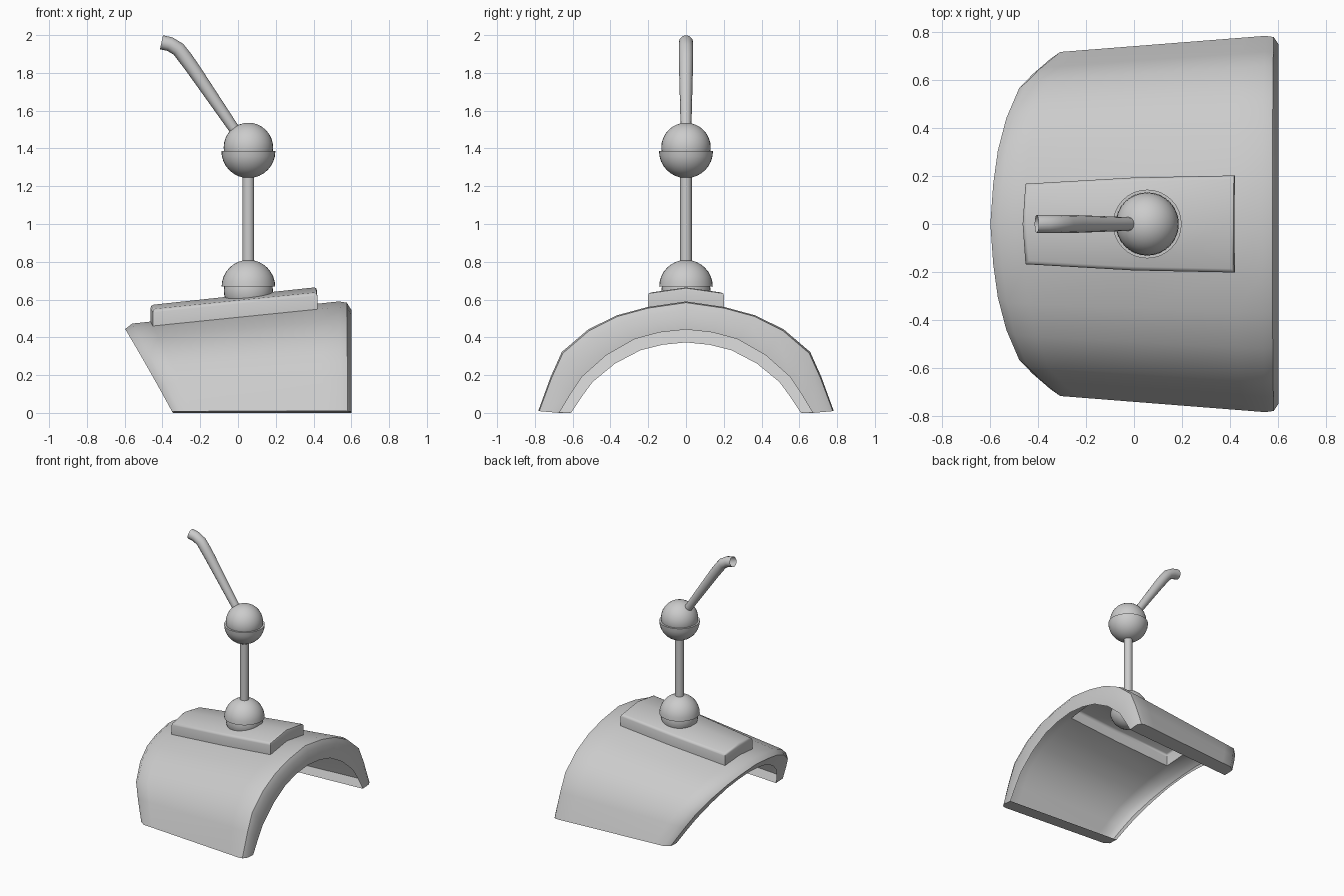
import bpy, bmesh
from mathutils import Vector

if "Cube" in bpy.data.objects:
    bpy.data.objects.remove(bpy.data.objects["Cube"])


def finish(bm, name, angle=0.7):
    bmesh.ops.recalc_face_normals(bm, faces=bm.faces)
    me = bpy.data.meshes.new(name)
    bm.to_mesh(me)
    bm.free()
    ob = bpy.data.objects.new(name, me)
    bpy.context.collection.objects.link(ob)
    bpy.context.view_layer.objects.active = ob
    ob.select_set(True)
    bpy.ops.object.shade_smooth_by_angle(angle=angle)
    ob.select_set(False)
    return ob


# Arched sheet: half profiles (y, z) at the wide end, mirrored across y = 0
OUTER = [(0, .595), (.205, .565), (.37, .52), (.52, .445), (.66, .325), (.72, .19), (.785, .01)]
INNER = [(0, .44), (.14, .425), (.27, .39), (.42, .305), (.55, .19), (.61, .10), (.67, 0)]
# rows along x: (position 0..1, inset toward the inner profile); ends fold into flanges
ROWS = [(0, 1), (0, .25), (.045, 0), (.125, 0), (.5, 0), (.85, 0), (.945, 0), (.98, .07),
        (1, .33), (1, 1)]
PLATE_ROWS = (3, 4)


def mirrored(half):
    return [(-y, z) for y, z in half[:0:-1]] + half


def place(t, y, z, zslope):
    left = -.345 - .27 * (z / .595)
    x = left + t * (.6 - left)
    return Vector((x, y * (1 + (x - .58) * .1), z * (1 + (x - .58) * zslope)))


bm = bmesh.new()
grid = []
for t, k in ROWS:
    row = []
    for (yo, zo), (yi, zi) in zip(mirrored(OUTER), mirrored(INNER)):
        row.append(bm.verts.new(place(t, yo, zo, .18).lerp(place(t, yi, zi, .135), k)))
    grid.append(row)
rows, cols = len(grid), len(grid[0])
mid = cols // 2
plate = []
for i in range(rows - 1):
    for j in range(cols - 1):
        f = bm.faces.new((grid[i][j], grid[i + 1][j], grid[i + 1][j + 1], grid[i][j + 1]))
        if i in PLATE_ROWS and j in (mid - 1, mid):
            plate.append(f)
# inward lips along the feet
for j in (0, cols - 1):
    lip = [grid[0][j]]
    for t, k in ROWS[1:-1]:
        s = -1 if j == 0 else 1
        lip.append(bm.verts.new(place(t, s * .67, 0, .135)))
    lip.append(grid[-1][j])
    for i in range(rows - 1):
        vs = []
        for v in (grid[i][j], grid[i + 1][j], lip[i + 1], lip[i]):
            if v not in vs:
                vs.append(v)
        bm.faces.new(vs)
bmesh.ops.remove_doubles(bm, verts=bm.verts, dist=.0005)
# narrow the thin end of the plate
for j in (mid - 1, mid + 1):
    grid[3][j].co.y *= .91
# mounting plate pushed up out of the sheet, hollow below
ext = bmesh.ops.extrude_face_region(bm, geom=plate)
bmesh.ops.delete(bm, geom=plate, context='FACES')
vs = {g for g in ext['geom'] if isinstance(g, bmesh.types.BMVert)}
bmesh.ops.translate(bm, verts=list(vs), vec=(0, 0, .088))
rim = [e for e in bm.edges if e.verts[0] in vs and e.verts[1] in vs
       and any(v not in vs for f in e.link_faces for v in f.verts)]
bmesh.ops.bevel(bm, geom=rim, offset=.016, segments=2, profile=.5, affect='EDGES')
finish(bm, "arched_base", .8)

# Ball joints: each a ball sitting in or under a larger half shell
CX = .055


def ball(name, z, r, half=0):
    bm = bmesh.new()
    bmesh.ops.create_uvsphere(bm, u_segments=32, v_segments=16, radius=r)
    if half:
        geom = bm.verts[:] + bm.edges[:] + bm.faces[:]
        bmesh.ops.bisect_plane(bm, geom=geom, plane_co=(0, 0, 0), plane_no=(0, 0, -half),
                               clear_outer=True)
        bmesh.ops.holes_fill(bm, edges=[e for e in bm.edges if e.is_boundary])
    bmesh.ops.translate(bm, verts=bm.verts, vec=(CX, 0, z))
    finish(bm, name)


ball("lower_ball", .647, .13)
ball("lower_cap", .668, .142, 1)
ball("upper_ball", 1.405, .131)
ball("upper_cup", 1.386, .143, -1)

# Upright rod
bm = bmesh.new()
bmesh.ops.create_cone(bm, cap_ends=True, segments=20, radius1=.031, radius2=.031, depth=.56)
bmesh.ops.translate(bm, verts=bm.verts, vec=(CX, 0, 1.02))
finish(bm, "upright_rod")

# Bent lever, open at the tip
cu = bpy.data.curves.new("bent_lever", 'CURVE')
cu.dimensions = '3D'
cu.bevel_depth = .038
cu.bevel_resolution = 4
path = [(.02, 1.445, .7), (-.025, 1.51, .75), (-.24, 1.825, .97), (-.28, 1.88, 1),
        (-.315, 1.925, 1), (-.36, 1.952, 1), (-.405, 1.962, 1)]
sp = cu.splines.new('POLY')
sp.points.add(len(path) - 1)
for p, (x, z, r) in zip(sp.points, path):
    p.co = (x, 0, z, 1)
    p.radius = r
sp.use_smooth = True
lever = bpy.data.objects.new("bent_lever", cu)
bpy.context.collection.objects.link(lever)
